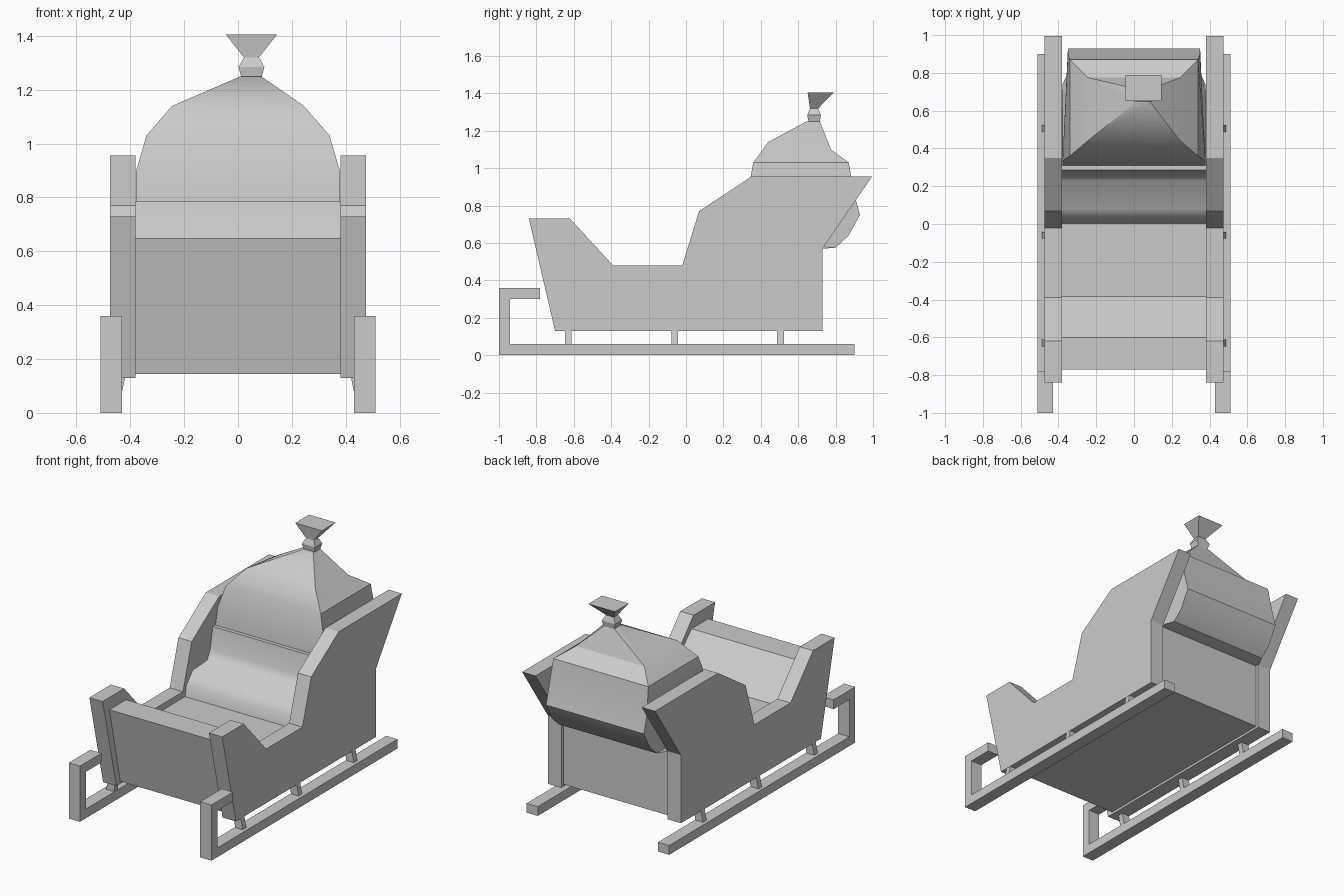
import bpy
import math

cube = bpy.data.objects.get("Cube")
if cube:
    bpy.data.objects.remove(cube, do_unlink=True)

grey = bpy.data.materials.new("plain_grey")
grey.use_nodes = True
grey.diffuse_color = (0.6, 0.6, 0.6, 1)
grey.node_tree.nodes["Principled BSDF"].inputs["Base Color"].default_value = (0.6, 0.6, 0.6, 1)


def make(name, verts, faces, angle=30):
    mesh = bpy.data.meshes.new(name)
    mesh.from_pydata(verts, [], faces)
    mesh.materials.append(grey)
    obj = bpy.data.objects.new(name, mesh)
    bpy.context.collection.objects.link(obj)
    bpy.ops.object.select_all(action="DESELECT")
    obj.select_set(True)
    bpy.context.view_layer.objects.active = obj
    bpy.ops.object.mode_set(mode="EDIT")
    bpy.ops.mesh.select_all(action="SELECT")
    bpy.ops.mesh.normals_make_consistent(inside=False)
    bpy.ops.object.mode_set(mode="OBJECT")
    bpy.ops.object.shade_smooth_by_angle(angle=math.radians(angle))
    return obj


def loft(name, rings, angle=30):
    """Join rings of equal size into a closed solid."""
    n = len(rings[0])
    verts = [v for ring in rings for v in ring]
    faces = [(r * n + i, r * n + (i + 1) % n, (r + 1) * n + (i + 1) % n, (r + 1) * n + i)
             for r in range(len(rings) - 1) for i in range(n)]
    faces.append(tuple(range(n)))
    faces.append(tuple(range(len(verts) - n, len(verts))))
    return make(name, verts, faces, angle)


def extrude_x(name, profile, x0, x1, angle=30):
    return loft(name, [[(x, y, z) for y, z in profile] for x in (x0, x1)], angle)


def quad(y0, z0, y1, z1, front, back, cx=0):
    """Four-cornered ring with its own front and back half widths."""
    return [(cx - front, y0, z0), (cx + front, y0, z0), (cx + back, y1, z1), (cx - back, y1, z1)]


# Side panels, runners and struts, once per side
panel = [(-.84, .73), (-.62, .73), (-.39, .48), (-.02, .48), (.07, .77), (.35, .955),
         (.995, .955), (.73, .57), (.73, .13), (-.70, .13)]
runner = [(-1, 0), (.9, 0), (.9, .06), (-.94, .06), (-.94, .3), (-.78, .3), (-.78, .36), (-1, .36)]
for side, s in (("left", 1), ("right", -1)):
    extrude_x(side + "_panel", panel, s * .38, s * .475)
    extrude_x(side + "_runner", runner, s * .43, s * .51)
    for i, y in enumerate((-.63, -.06, .505)):
        loft(f"{side}_strut_{i + 1}",
             [quad(y - .018, z, y + .018, z, .027, .027, s * cx) for z, cx in ((.05, .463), (.14, .445))])

# Tub with sloping front wall and floor
tub = [(-.77, .65), (-.6, .65), (-.385, .44), (.1, .44), (.31, .57), (.71, .57), (.71, .145), (-.66, .145)]
extrude_x("tub", tub, -.38, .38)

# Soft seat and backrest
seat = [(0, .43), (.016, .51), (.08, .58), (.23, .59), (.26, .65), (.285, .785), (.33, .785), (.33, .43)]
extrude_x("seat", seat, -.38, .38, 65)

# Sack, bulging out over the back
sack = [quad(.31, .57, .74, .57, .378, .378),
        quad(.31, .6, .8, .575, .378, .35),
        quad(.31, .68, .87, .64, .378, .35),
        quad(.31, .785, .93, .75, .378, .35),
        quad(.335, .9, .9, .86, .378, .35),
        quad(.36, 1.03, .87, 1.03, .34, .34),
        quad(.44, 1.14, .775, 1.10, .245, .245),
        quad(.645, 1.25, .715, 1.25, .038, .038, .048)]
loft("sack", sack)

# Tied neck and flared mouth of the sack
neck = [quad(cy - d, z, cy + d, z, w, w, .05)
        for z, cy, d, w in ((1.245, .685, .03, .037), (1.285, .685, .036, .048),
                            (1.32, .685, .022, .028), (1.405, .72, .07, .095))]
loft("sack_neck", neck)
